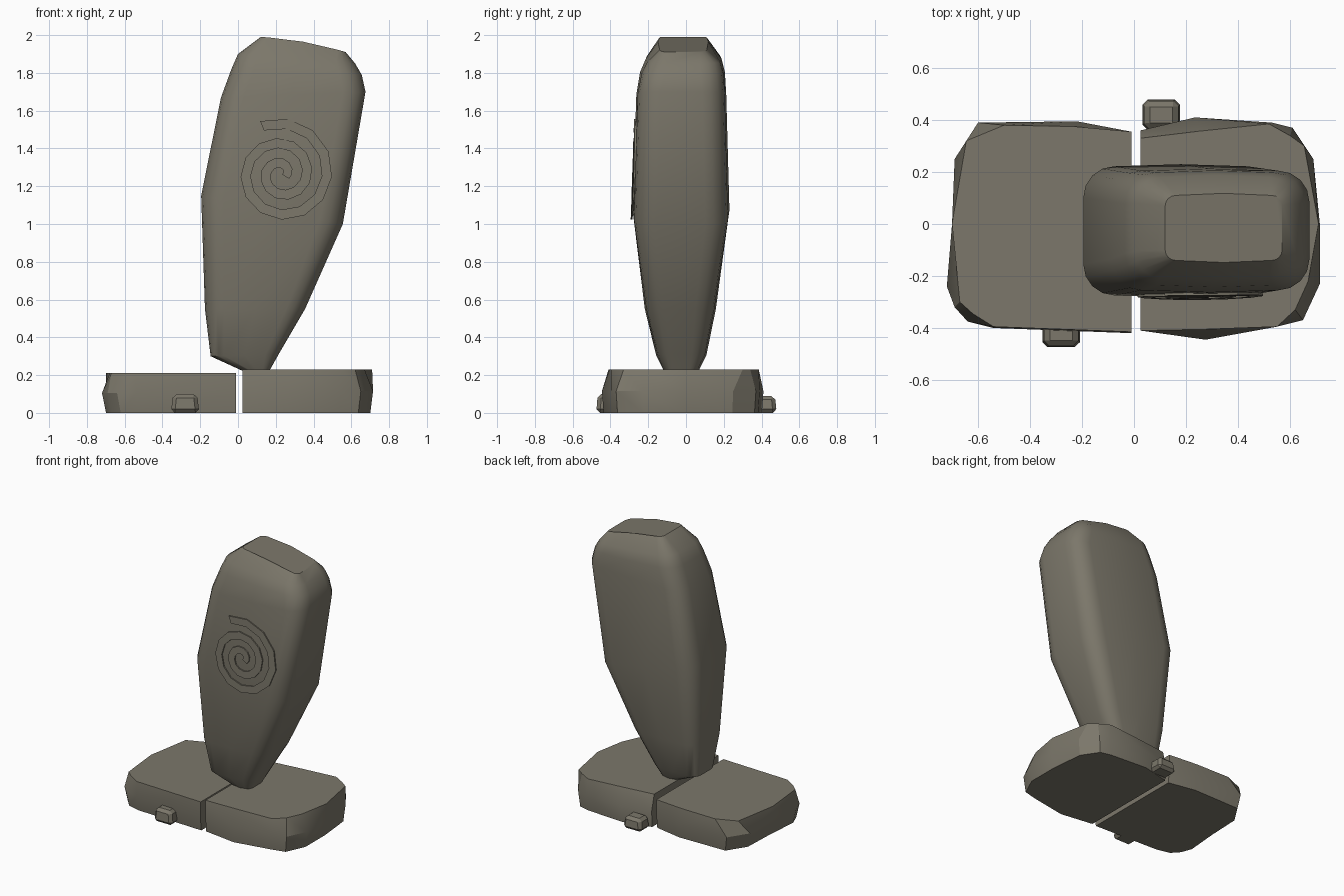
import bpy, bmesh, math

cube = bpy.data.objects.get("Cube")
if cube:
    bpy.data.objects.remove(cube)

stone = bpy.data.materials.new("weathered stone")
stone.use_nodes = True
COLOUR = (0.2, 0.185, 0.145, 1)
stone.diffuse_color = COLOUR
stone.node_tree.nodes["Principled BSDF"].inputs["Base Color"].default_value = COLOUR


def finish(name, bm, smooth_angle=None):
    bmesh.ops.recalc_face_normals(bm, faces=bm.faces)
    mesh = bpy.data.meshes.new(name)
    bm.to_mesh(mesh)
    bm.free()
    mesh.materials.append(stone)
    obj = bpy.data.objects.new(name, mesh)
    bpy.context.collection.objects.link(obj)
    if smooth_angle:
        bpy.ops.object.select_all(action="DESELECT")
        obj.select_set(True)
        bpy.context.view_layer.objects.active = obj
        bpy.ops.object.shade_smooth_by_angle(angle=math.radians(smooth_angle))
    return obj


def loft(name, rings, smooth_angle=None):
    """Skin a stack of equal-length point rings and cap both ends."""
    bm = bmesh.new()
    loops = [[bm.verts.new(p) for p in ring] for ring in rings]
    n = len(loops[0])
    for low, high in zip(loops, loops[1:]):
        for i in range(n):
            j = (i + 1) % n
            bm.faces.new((low[i], low[j], high[j], high[i]))
    bm.faces.new(loops[0][::-1])
    bm.faces.new(loops[-1])
    return finish(name, bm, smooth_angle)


# Standing stone: tilted rounded-rectangle sections
def section(xl, zl, xr, zr, front, back, radius, crown=0):
    cx, cy, hx, hy = (xl + xr) / 2, (front + back) / 2, (xr - xl) / 2, (back - front) / 2
    pts = []
    for k, (sx, sy) in enumerate(((1, 1), (-1, 1), (-1, -1), (1, -1))):
        arc = []
        for s in range(5):
            a = math.radians(90 * k + 22.5 * s)
            arc.append((sx * (hx - radius) + radius * math.cos(a),
                        sy * (hy - radius) + radius * math.sin(a)))
        # a middle point on each side gives it a slight bulge
        if k % 2 == 0:
            arc.append((0, sy * (hy + 0.008)))
        pts += arc
    slope = (zr - zl) / (xr - xl)
    return [(cx + x, cy + y, zl + slope * (x + hx) + crown * (1 - (x / hx) ** 2))
            for x, y in pts]


loft("standing_stone", [
    section(0.03, 0.22, 0.17, 0.23, -0.11, 0.06, 0.04),
    section(-0.145, 0.30, 0.215, 0.31, -0.15, 0.10, 0.07),
    section(-0.175, 0.55, 0.355, 0.55, -0.21, 0.15, 0.10),
    section(-0.195, 1.15, 0.555, 1.00, -0.275, 0.222, 0.12),
    section(-0.09, 1.67, 0.675, 1.70, -0.255, 0.205, 0.12),
    section(-0.035, 1.82, 0.655, 1.79, -0.235, 0.198, 0.12),
    section(0.00, 1.90, 0.62, 1.85, -0.205, 0.18, 0.10),
    section(0.12, 1.99, 0.57, 1.91, -0.14, 0.11, 0.04, 0.015),
], 40)

# Spiral relief: a thin band on the front face
CX, CZ, BAND, PITCH, STEPS = 0.23, 1.265, 0.053, 0.106, 30


def spiral_point(t, offset, depth):
    a = math.radians(112) - t * math.tau
    r = max(0.275 - PITCH * t + offset, 0.004)
    x, z = CX + r * math.cos(a), CZ + r * math.sin(a)
    y = -0.292 + 0.033 * (z - 1.05) + 0.1 * (x - 0.21) ** 2
    return x, y + depth, z


loft("spiral_relief", [
    [spiral_point(2.4 * s / STEPS, side * BAND / 2, depth)
     for side, depth in ((-1, 0), (1, 0), (1, 0.009), (-1, 0.009))]
    for s in range(STEPS + 1)])


# Base slabs: outlines stacked bottom, middle and top
def slab(name, height, middle, top, shrink):
    bottom = [(x * shrink if abs(x) > 0.1 else x, y * shrink) for x, y in middle]
    return loft(name, [[(x, y, z) for x, y in outline] for outline, z in
                       ((bottom, 0), (middle, height / 2), (top, height))], 25)


slab("base_slab_right", 0.21,
     [(-0.01, 0.355), (-0.22, 0.395), (-0.6, 0.39), (-0.69, 0.25), (-0.70, 0),
      (-0.72, -0.24), (-0.69, -0.32), (-0.64, -0.375), (-0.54, -0.4), (-0.01, -0.42)],
     [(-0.01, 0.355), (-0.23, 0.375), (-0.5, 0.38), (-0.645, 0.32), (-0.70, 0),
      (-0.68, -0.2), (-0.67, -0.3), (-0.62, -0.345), (-0.54, -0.395), (-0.01, -0.415)],
     0.97)
slab("base_slab_left", 0.23,
     [(0.025, 0.36), (0.235, 0.41), (0.53, 0.39), (0.61, 0.37), (0.69, 0.25),
      (0.715, 0), (0.715, -0.23), (0.65, -0.37), (0.55, -0.395), (0.275, -0.445),
      (0.025, -0.41)],
     [(0.025, 0.33), (0.25, 0.357), (0.52, 0.385), (0.6, 0.34), (0.655, 0.3),
      (0.71, 0), (0.67, -0.22), (0.62, -0.33), (0.55, -0.395), (0.275, -0.405),
      (0.025, -0.41)],
     0.98)


# Pebbles beside the slabs: chamfered blocks
def pebble(name, x, y, sx, sy, height):
    bm = bmesh.new()
    bmesh.ops.create_cube(bm, size=1)
    for v in bm.verts:
        taper = 0.85 if v.co.z > 0 else 1
        v.co = (x + v.co.x * sx * taper, y + v.co.y * sy * taper, (v.co.z + 0.5) * height)
    bmesh.ops.bevel(bm, geom=bm.verts[:] + bm.edges[:], offset=0.02, segments=1,
                    affect="EDGES")
    return finish(name, bm)


pebble("front_pebble", -0.28, -0.425, 0.15, 0.1, 0.1)
pebble("back_pebble", 0.105, 0.42, 0.15, 0.12, 0.09)
